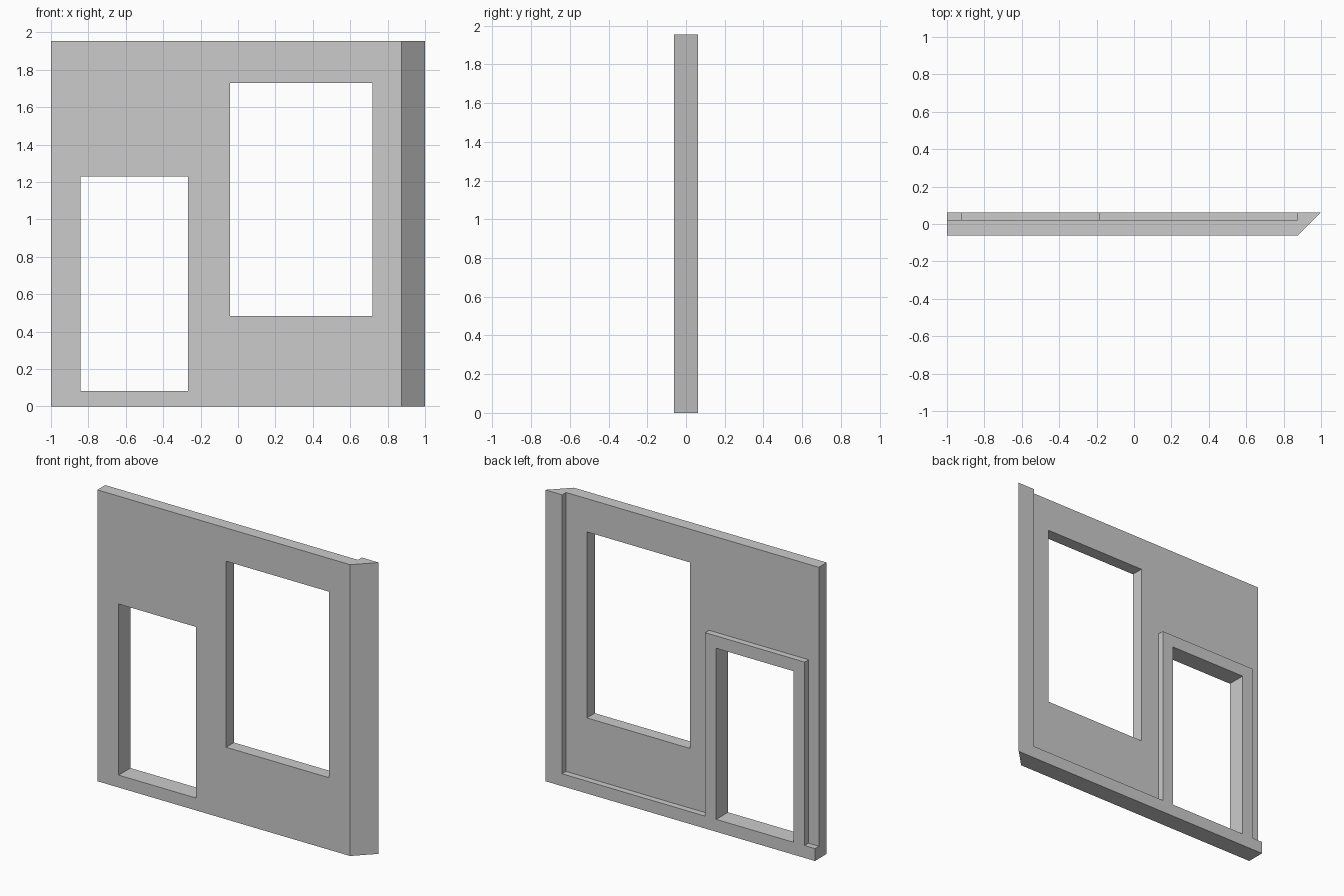
import bpy
import bmesh
from mathutils import Vector

if "Cube" in bpy.data.objects:
    bpy.data.objects.remove(bpy.data.objects["Cube"])

H = 1.953      # wall height
D = 0.0625     # half thickness
STEP = 0.021   # depth of the recessed back face
BAND = 0.083   # width of the raised base strip and surround


def prism(name, points, direction):
    """Extrude a closed 3D outline along a direction into a solid object."""
    bm = bmesh.new()
    face = bm.faces.new([bm.verts.new(p) for p in points])
    ext = bmesh.ops.extrude_face_region(bm, geom=[face])
    verts = [v for v in ext["geom"] if isinstance(v, bmesh.types.BMVert)]
    bmesh.ops.translate(bm, verts=verts, vec=Vector(direction))
    bmesh.ops.recalc_face_normals(bm, faces=bm.faces)
    mesh = bpy.data.meshes.new(name)
    bm.to_mesh(mesh)
    bm.free()
    obj = bpy.data.objects.new(name, mesh)
    bpy.context.collection.objects.link(obj)
    return obj


def cut(target, outline, y0, y1):
    """Cut an x/z outline through the target from y0 to y1."""
    cutter = prism("cutter", [(x, y0, z) for x, z in outline], (0, y1 - y0, 0))
    cutter.hide_render = True
    mod = target.modifiers.new("cut", 'BOOLEAN')
    mod.operation = 'DIFFERENCE'
    mod.solver = 'EXACT'
    mod.object = cutter
    bpy.context.view_layer.objects.active = target
    bpy.ops.object.modifier_apply(modifier=mod.name)
    bpy.data.objects.remove(cutter)


def rect(x0, x1, z0, z1):
    return [(x0, z0), (x1, z0), (x1, z1), (x0, z1)]


# Wall slab with a mitred right end
plan = [(-1, -D), (1 - 2 * D, -D), (1, D), (-1, D)]
wall = prism("wall_panel", [(x, y, 0) for x, y in plan], (0, 0, H))

# Back recess, leaving the corner post, base strip and door surround raised
door = (-0.841, -0.268, BAND, 1.23)
left, right, top = door[0] - BAND, door[1] + BAND, door[3] + BAND
recess = [(-1.1, BAND), (left, BAND), (left, top), (right, top),
          (right, BAND), (0.875, BAND), (0.875, H + 0.1), (-1.1, H + 0.1)]
cut(wall, recess, STEP, 0.2)

# Door and window openings
cut(wall, rect(*door), -0.2, 0.2)
cut(wall, rect(-0.044, 0.72, 0.483, 1.73), -0.2, 0.2)
